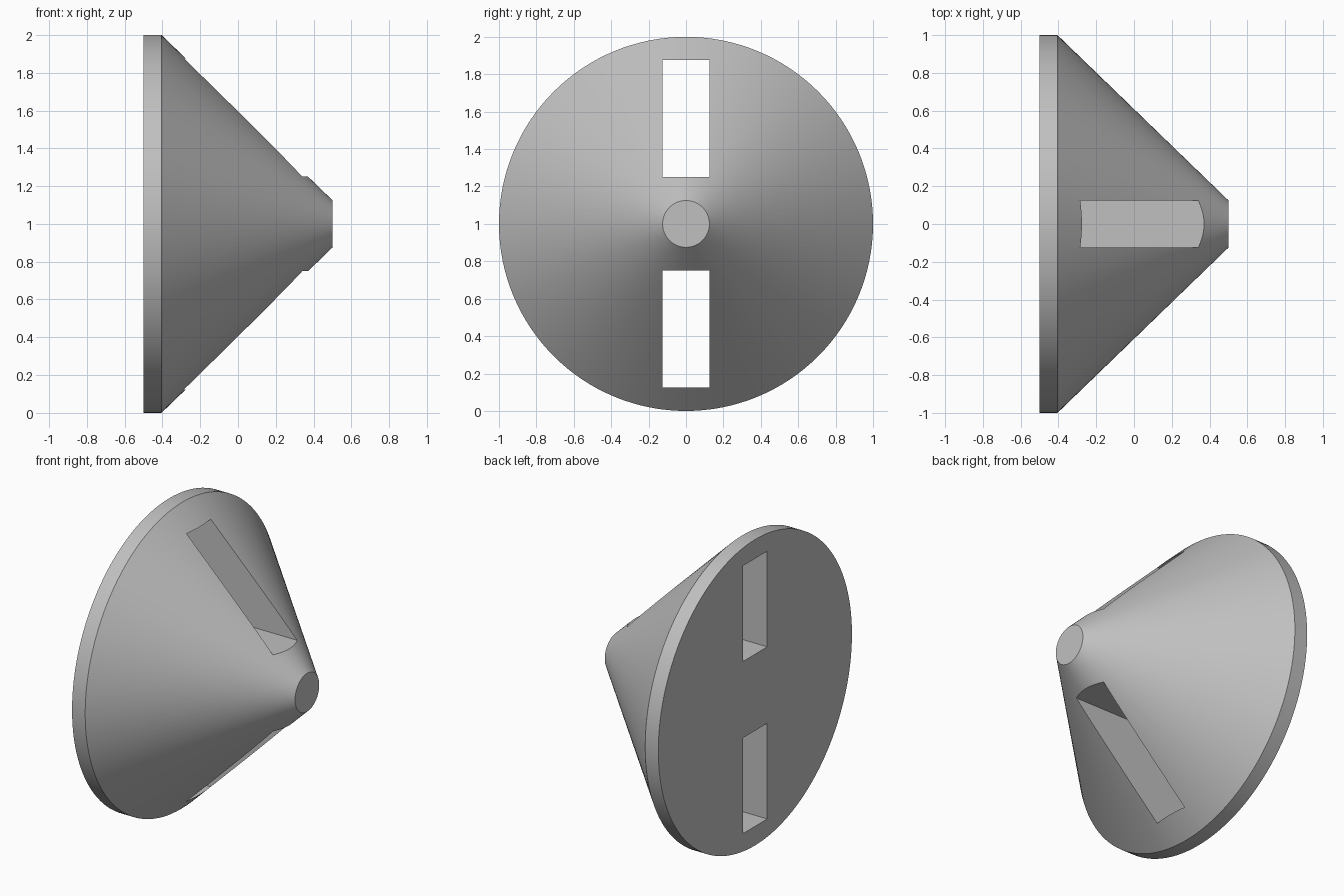
import bpy, bmesh, math

if "Cube" in bpy.data.objects:
    bpy.data.objects.remove(bpy.data.objects["Cube"])

SEGMENTS = 128
# (x, radius) along the axis: rim back, rim front, blunt tip
PROFILE = [(-0.5, 1.0), (-0.405, 1.0), (0.5, 0.125)]

grey = bpy.data.materials.new("grey")
grey.diffuse_color = (0.527, 0.527, 0.527, 1)
grey.use_nodes = True
grey.node_tree.nodes["Principled BSDF"].inputs["Base Color"].default_value = grey.diffuse_color


def new_object(name, bm):
    bmesh.ops.recalc_face_normals(bm, faces=bm.faces)
    mesh = bpy.data.meshes.new(name)
    bm.to_mesh(mesh)
    bm.free()
    mesh.materials.append(grey)
    obj = bpy.data.objects.new(name, mesh)
    bpy.context.collection.objects.link(obj)
    return obj


# Cone body with a short cylindrical rim, turned around the x axis
bm = bmesh.new()
rings = []
for x, r in PROFILE:
    angles = [2 * math.pi * i / SEGMENTS for i in range(SEGMENTS)]
    rings.append([bm.verts.new((x, r * math.cos(a), 1 + r * math.sin(a))) for a in angles])
for a, b in zip(rings, rings[1:]):
    for i in range(SEGMENTS):
        j = (i + 1) % SEGMENTS
        bm.faces.new((a[i], a[j], b[j], b[i]))
bm.faces.new(rings[0])
bm.faces.new(rings[-1])
body = new_object("slotted_cone", bm)

# Two rectangular slots running right through, above and below the tip
bm = bmesh.new()
for side in (-1, 1):
    box = bmesh.ops.create_cube(bm, size=1)["verts"]
    bmesh.ops.scale(bm, vec=(2, 0.25, 0.625), verts=box)
    bmesh.ops.translate(bm, vec=(0, 0, 1 + side * 0.5625), verts=box)
cutter = new_object("slot_cutter", bm)
cutter.hide_render = True

# Cut the slots, then shade the curved faces smooth
bpy.context.view_layer.objects.active = body
body.select_set(True)
cut = body.modifiers.new("slots", 'BOOLEAN')
cut.operation = 'DIFFERENCE'
cut.solver = 'EXACT'
cut.object = cutter
bpy.ops.object.modifier_apply(modifier=cut.name)
bpy.data.objects.remove(cutter)
bpy.ops.object.shade_smooth_by_angle(angle=math.radians(30))
